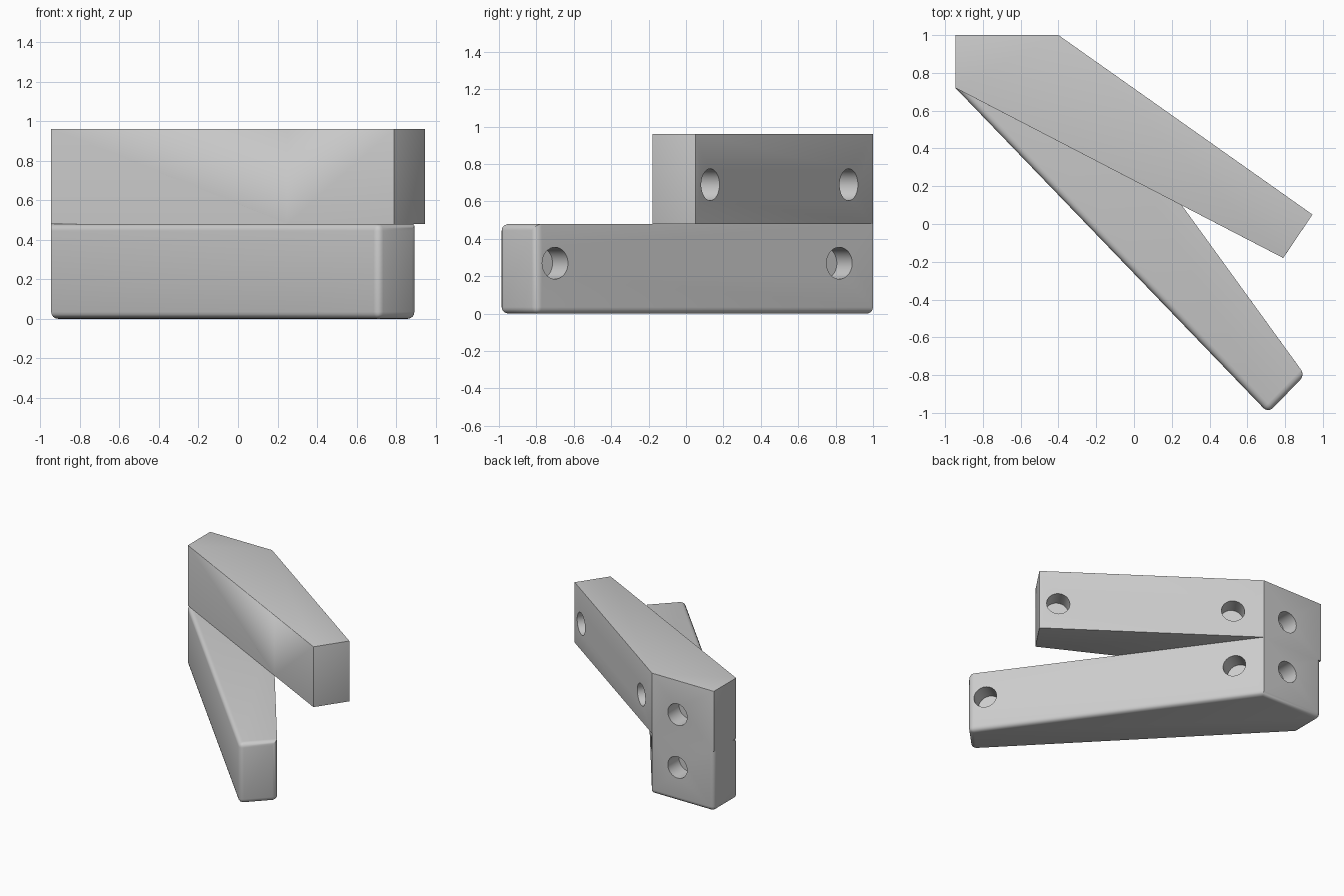
import bpy, bmesh, math
from mathutils import Vector

cube = bpy.data.objects.get("Cube")
if cube:
    bpy.data.objects.remove(cube, do_unlink=True)

grey = bpy.data.materials.new("plain_grey")
grey.use_nodes = True
grey.diffuse_color = (0.6, 0.6, 0.6, 1)
grey.node_tree.nodes["Principled BSDF"].inputs["Base Color"].default_value = (0.6, 0.6, 0.6, 1)

HEIGHT = 0.48
ROUND = 0.035
HOLE_RADIUS, HOLE_DEPTH, OVERSHOOT = 0.085, 0.14, 0.1


def link_mesh(name, bm):
    mesh = bpy.data.meshes.new(name)
    bm.to_mesh(mesh)
    bm.free()
    obj = bpy.data.objects.new(name, mesh)
    bpy.context.collection.objects.link(obj)
    mesh.materials.append(grey)
    return obj


def make_arm(name, outline, z0, round_posts, round_low, round_high):
    """Prism over an outline; the index sets pick posts and rim edges to round."""
    bm = bmesh.new()
    low = [bm.verts.new((x, y, z0)) for x, y in outline]
    high = [bm.verts.new((x, y, z0 + HEIGHT)) for x, y in outline]
    n = len(outline)
    bm.faces.new(low[::-1])
    bm.faces.new(high)
    for i in range(n):
        j = (i + 1) % n
        bm.faces.new((low[i], low[j], high[j], high[i]))
    edges = [bm.edges.get((low[i], high[i])) for i in round_posts]
    edges += [bm.edges.get((low[i], low[(i + 1) % n])) for i in round_low]
    edges += [bm.edges.get((high[i], high[(i + 1) % n])) for i in round_high]
    bmesh.ops.bevel(bm, geom=edges, offset=ROUND, offset_type='OFFSET',
                    segments=4, profile=0.5, affect='EDGES', clamp_overlap=True)
    bmesh.ops.recalc_face_normals(bm, faces=bm.faces)
    return link_mesh(name, bm)


def drill(arm, position, normal):
    """Blind round hole, square to the face it enters."""
    normal = Vector(normal).normalized()
    bm = bmesh.new()
    bmesh.ops.create_cone(bm, cap_ends=True, segments=40, radius1=HOLE_RADIUS,
                          radius2=HOLE_RADIUS, depth=HOLE_DEPTH + OVERSHOOT)
    cutter = link_mesh("hole_cutter", bm)
    cutter.hide_render = True
    cutter.rotation_mode = 'QUATERNION'
    cutter.rotation_quaternion = normal.to_track_quat('Z', 'Y')
    cutter.location = Vector(position) + normal * (OVERSHOOT - HOLE_DEPTH) / 2
    mod = arm.modifiers.new("hole", 'BOOLEAN')
    mod.operation = 'DIFFERENCE'
    mod.solver = 'EXACT'
    mod.object = cutter
    bpy.context.view_layer.objects.active = arm
    bpy.ops.object.modifier_apply(modifier=mod.name)
    bpy.data.objects.remove(cutter, do_unlink=True)


def finish(arm, elbow, tip, hole_ys, hole_z):
    """Two holes along the slanted back side, one in the butt end."""
    along = Vector(tip) - Vector(elbow)
    for y in hole_ys:
        x = elbow[0] + along.x * (y - elbow[1]) / along.y
        drill(arm, (x, y, hole_z), (-along.y, along.x, 0))
    drill(arm, (-0.625, 1, hole_z), (0, 1, 0))
    bpy.ops.object.select_all(action='DESELECT')
    arm.select_set(True)
    bpy.context.view_layer.objects.active = arm
    bpy.ops.object.shade_smooth_by_angle(angle=math.radians(30))


# Shared butt end, outlines run counter-clockwise from the front corner
corner, elbow, butt = (-0.945, 0.72), (-0.4, 1), (-0.945, 1)

# Lower arm
lower_tip = (0.905, -0.8)
lower = make_arm("lower_arm", [corner, (0.71, -1), lower_tip, elbow, butt], 0,
                 round_posts=(1, 2, 4), round_low=range(5), round_high=(0, 1))
finish(lower, elbow, lower_tip, (-0.7, 0.82), 0.27)

# Upper arm, its underside is rounded only where it overhangs
upper_tip = (0.945, 0.05)
upper = make_arm("upper_arm",
                 [corner, (0.25, 0.1), (0.79, -0.18), upper_tip, elbow, butt], HEIGHT,
                 round_posts=(2, 3, 5), round_low=(1, 2, 3), round_high=range(6))
finish(upper, elbow, upper_tip, (0.13, 0.87), 0.69)
